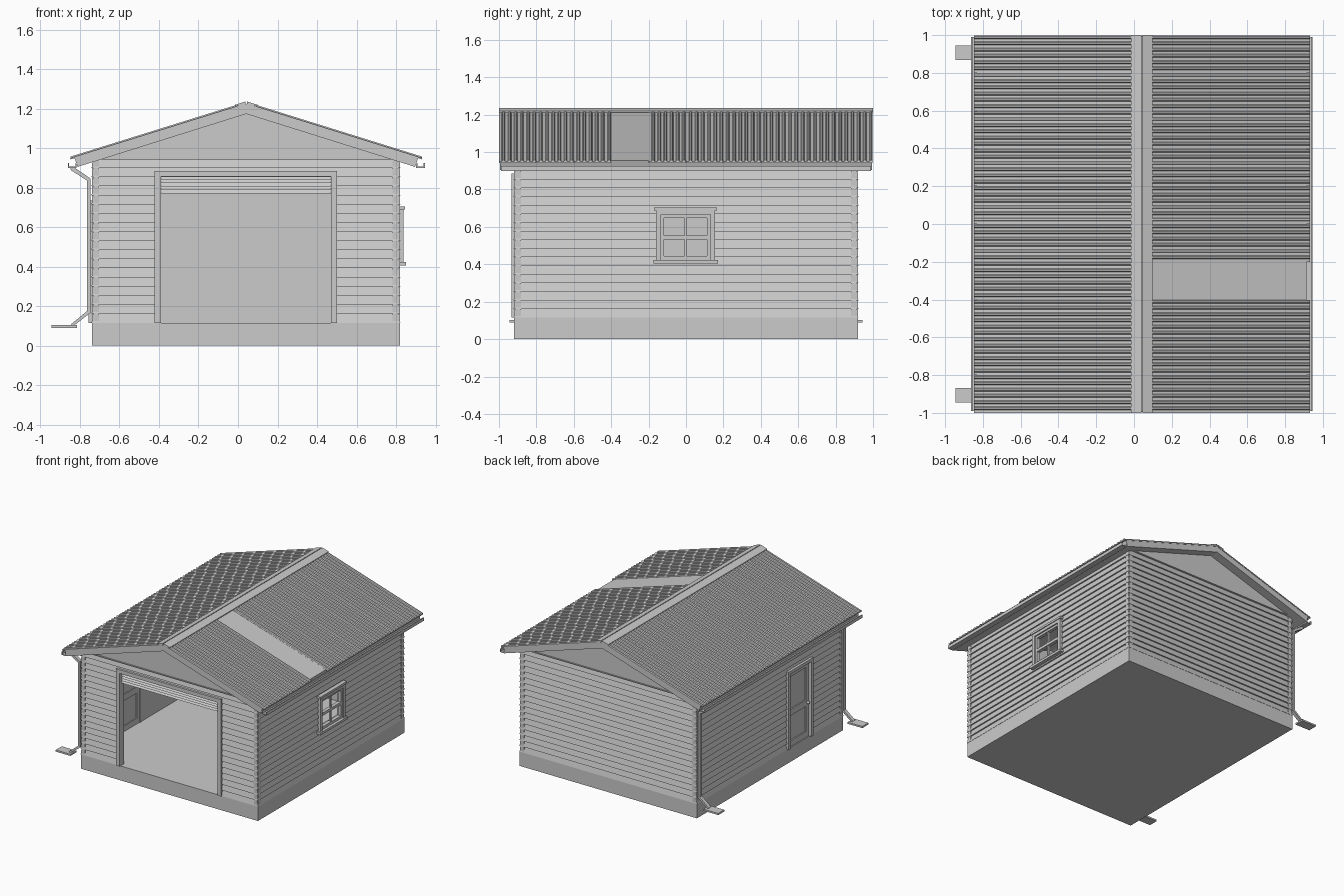
import bpy, bmesh

XC = 0.042               # ridge line
SLOPE = 0.3115           # roof fall per unit
ROW = 0.83 / 18          # siding board height
Z0 = 0.115               # top of foundation


def solid(name, axis, parts):
    """Extrude closed profiles. axis 'x': points are (y,z); axis 'y': points are (x,z)."""
    bm = bmesh.new()
    for pts, a, b in parts:
        rings = []
        for t in (a, b):
            rings.append([bm.verts.new((t, p, q) if axis == 'x' else (p, t, q)) for p, q in pts])
        n = len(pts)
        for i in range(n):
            j = (i + 1) % n
            bm.faces.new((rings[0][i], rings[0][j], rings[1][j], rings[1][i]))
        bm.faces.new(rings[0][::-1])
        bm.faces.new(rings[1])
    bmesh.ops.recalc_face_normals(bm, faces=bm.faces)
    mesh = bpy.data.meshes.new(name)
    bm.to_mesh(mesh)
    bm.free()
    ob = bpy.data.objects.new(name, mesh)
    bpy.context.collection.objects.link(ob)
    return ob


def boxes(name, items):
    """Each item is x0,x1,y0,y1,z0,z1."""
    return solid(name, 'x', [([(c, e), (d, e), (d, f), (c, f)], a, b)
                             for a, b, c, d, e, f in items])


def siding(outer, sign, r0, r1):
    """Lapped board profile from row r0 to row r1."""
    pts = [(outer - sign * 0.035, Z0 + r0 * ROW)]
    for r in range(r0, r1):
        pts.append((outer + sign * 0.004, Z0 + r * ROW))
        pts.append((outer - sign * 0.007, Z0 + (r + 1) * ROW))
    pts.append((outer - sign * 0.035, Z0 + r1 * ROW))
    return pts


def wall(name, axis, outer, sign, a, b, hole=None):
    if not hole:
        return solid(name, axis, [(siding(outer, sign, 0, 18), a, b)])
    h0, h1, r0, r1 = hole
    full = siding(outer, sign, 0, 18)
    parts = [(full, a, h0), (full, h1, b), (siding(outer, sign, r1, 18), h0, h1)]
    if r0:
        parts.append((siding(outer, sign, 0, r0), h0, h1))
    return solid(name, axis, parts)


def flip(pts):
    return [(2 * XC - x, z) for x, z in pts]


# Foundation and floor
boxes("foundation", [(-0.74, 0.82, -0.92, 0.92, 0, Z0)])

# Lap-sided walls
wall("front_wall", 'x', -0.918, -1, -0.74, 0.82, (-0.40, 0.48, 0, 16))
wall("back_wall", 'x', 0.918, 1, -0.74, 0.82)
wall("right_wall", 'y', 0.818, 1, -0.92, 0.92, (-0.135, 0.13, 7, 12))
wall("left_wall", 'y', -0.738, -1, -0.92, 0.92, (-0.50, -0.23, 0, 13))

# Gable panels with a ledge below
tri = [(-0.70, 0.943), (2 * XC + 0.70, 0.943), (XC, 1.195)]
solid("gable_panels", 'y', [(tri, -0.925, -0.89), (tri, 0.89, 0.925)])
boxes("gable_ledges", [(-0.68, 0.76, s * 0.925 - 0.007, s * 0.925 + 0.007, 0.940, 0.948)
                       for s in (-1, 1)])

# Roof slabs
slab = [(XC, 1.225), (-0.83, 0.955), (-0.812, 0.905), (XC, 1.173)]
solid("roof_slabs", 'y', [(slab, -0.995, 0.995), (flip(slab), -0.995, 0.995)])


# Ribbed roof sheets, one right-hand sheet left out
def roof_sheets(name, side, skip=()):
    parts = []
    for i in range(10):
        if i in skip:
            continue
        y0, w = -1 + 0.2 * i, 0.198 / 6
        pts = [(y0, 1.220)]
        for k in range(6):
            y = y0 + k * w
            pts += [(y, 1.227), (y + w * 0.45, 1.227), (y + w * 0.6, 1.234), (y + w * 0.85, 1.234)]
        pts += [(y0 + 0.198, 1.227), (y0 + 0.198, 1.220)]
        parts.append((pts, 0.012, 0.89))
    ob = solid(name, 'x', parts)
    for v in ob.data.vertices:
        d = v.co.x
        v.co.x, v.co.z = XC + side * d, v.co.z - SLOPE * d
    if side < 0:
        ob.data.flip_normals()
    return ob


roof_sheets("left_roof_sheets", -1)
roof_sheets("right_roof_sheets", 1, (3,))

# Ridge cap
cap = [(XC - 0.003, 1.236), (-0.015, 1.219), (-0.015, 1.212), (XC - 0.003, 1.222)]
solid("ridge_cap", 'y', [(cap, -1, 1), (flip(cap), -1, 1)])

# Gutters
gut = [(-0.862, 0.925), (-0.862, 0.900), (-0.818, 0.900), (-0.818, 0.925),
       (-0.824, 0.925), (-0.824, 0.906), (-0.856, 0.906), (-0.856, 0.925)]
solid("gutters", 'y', [(gut, -0.99, 0.99), (flip(gut), -0.99, 0.99)])

# Downspouts and splash blocks
pipe = [(-0.850, 0.905), (-0.846, 0.888), (-0.765, 0.836), (-0.765, 0.174), (-0.845, 0.108),
        (-0.835, 0.098), (-0.748, 0.165), (-0.748, 0.847), (-0.830, 0.902)]
solid("downspouts", 'y', [(pipe, s * 0.905 - 0.014, s * 0.905 + 0.014) for s in (-1, 1)])
boxes("splash_blocks", [(-0.945, -0.815, s * 0.906 - 0.038, s * 0.906 + 0.038, 0.090, 0.103)
                        for s in (-1, 1)])

# Garage opening trim
boxes("garage_trim", [(-0.422, -0.39, -0.932, -0.875, Z0, 0.885),
                      (0.47, 0.502, -0.932, -0.875, Z0, 0.885),
                      (-0.39, 0.47, -0.932, -0.875, 0.855, 0.885)])

# Rolled-up door slats
slats = [(-0.875, 0.77)]
for k in range(5):
    slats += [(-0.908, 0.77 + k * 0.018), (-0.895, 0.77 + (k + 1) * 0.018)]
slats.append((-0.875, 0.86))
solid("garage_door_slats", 'x', [(slats, -0.40, 0.48)])

# Window frame, sill and sash bars
boxes("window_frame", [(0.79, 0.838, -0.160, -0.135, 0.42, 0.69),
                       (0.79, 0.838, 0.130, 0.155, 0.42, 0.69),
                       (0.79, 0.845, -0.170, 0.165, 0.688, 0.705),
                       (0.79, 0.838, -0.135, 0.130, 0.665, 0.69),
                       (0.79, 0.850, -0.175, 0.170, 0.405, 0.424)])
boxes("window_sash", [(0.80, 0.828, -0.137, -0.118, 0.424, 0.667),
                      (0.80, 0.828, 0.113, 0.132, 0.424, 0.667),
                      (0.80, 0.828, -0.118, 0.113, 0.424, 0.445),
                      (0.80, 0.828, -0.118, 0.113, 0.648, 0.667),
                      (0.80, 0.828, -0.118, 0.113, 0.533, 0.555),
                      (0.805, 0.822, -0.008, 0.003, 0.445, 0.648)])

# Side door
boxes("side_door_trim", [(-0.757, -0.70, -0.520, -0.495, Z0, 0.735),
                         (-0.757, -0.70, -0.235, -0.210, Z0, 0.735),
                         (-0.757, -0.70, -0.495, -0.235, 0.710, 0.735)])
boxes("side_door", [(-0.722, -0.712, -0.495, -0.235, Z0, 0.71),
                    (-0.732, -0.705, -0.495, -0.465, Z0, 0.71),
                    (-0.732, -0.705, -0.265, -0.235, Z0, 0.71),
                    (-0.732, -0.705, -0.465, -0.265, Z0, 0.16),
                    (-0.732, -0.705, -0.465, -0.265, 0.36, 0.41),
                    (-0.732, -0.705, -0.465, -0.265, 0.67, 0.71)])
bpy.ops.mesh.primitive_uv_sphere_add(segments=12, ring_count=8, radius=0.012,
                                     location=(-0.744, -0.475, 0.39))
bpy.context.object.name = "side_door_knob"
bpy.ops.object.shade_smooth_by_angle()
